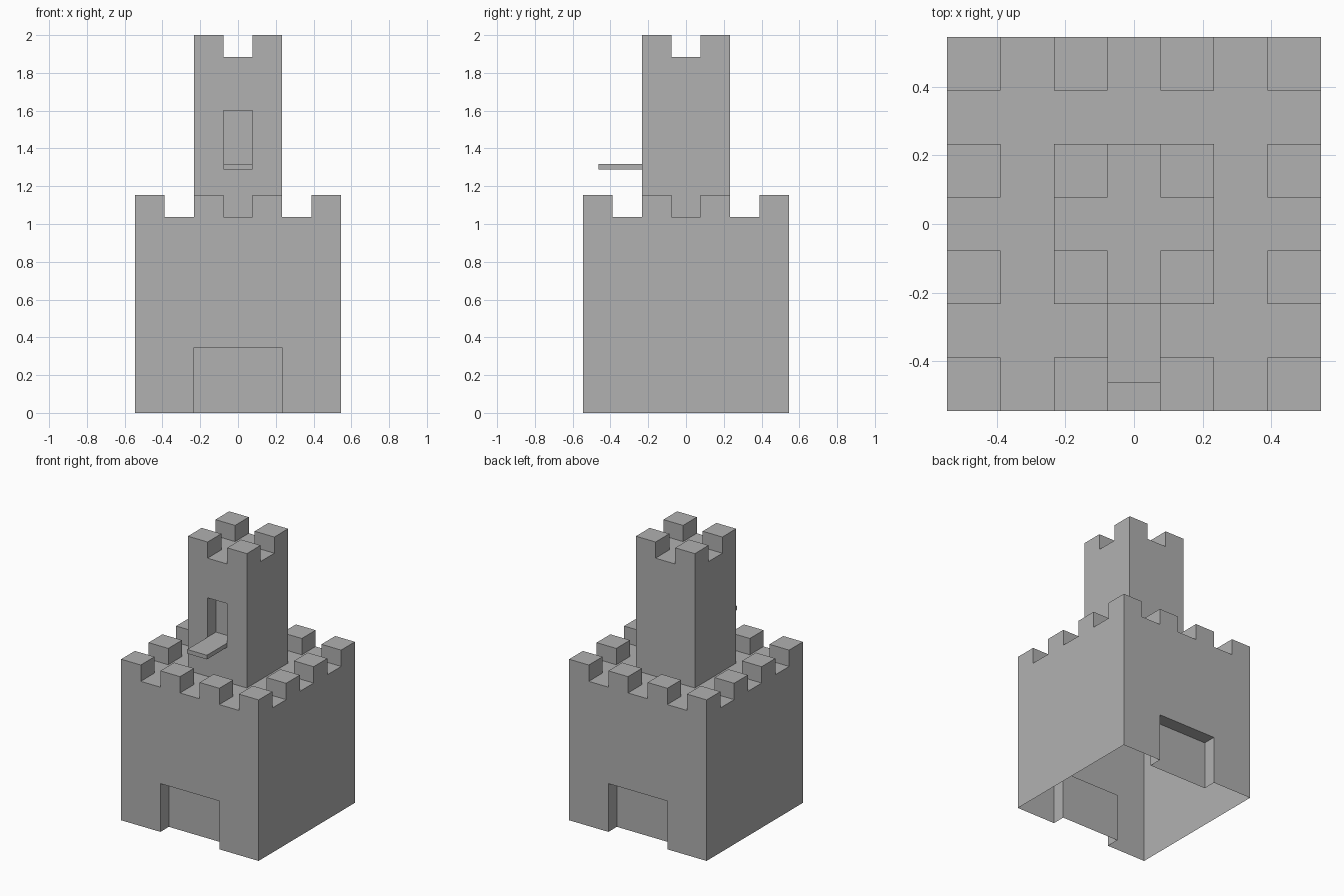
import bpy, bmesh
from mathutils import Vector, Matrix

if "Cube" in bpy.data.objects:
    bpy.data.objects.remove(bpy.data.objects["Cube"])

C = 1.09 / 7            # grid cell: one battlement block
RECESS = 0.095

stone = bpy.data.materials.new("dark_stone")
stone.diffuse_color = (0.44, 0.44, 0.44, 1)
stone.use_nodes = True
stone.node_tree.nodes["Principled BSDF"].inputs["Base Color"].default_value = stone.diffuse_color


def shell(n, z0, z1, cuts):
    """Box n cells wide with an open bottom, sliced on the cell grid."""
    bm = bmesh.new()
    mat = Matrix.Translation((0, 0, (z0 + z1) / 2)) @ Matrix.Diagonal((n * C, n * C, z1 - z0, 1))
    bmesh.ops.create_cube(bm, size=1, matrix=mat)
    bmesh.ops.delete(bm, geom=[f for f in bm.faces if f.normal.z < -0.5], context='FACES')
    planes = [((o, 0, 0), (1, 0, 0)) for o in [(i - n / 2) * C for i in range(1, n)]]
    planes += [((0, co[0], 0), (0, 1, 0)) for co, _ in list(planes)]
    planes += [((0, 0, z), (0, 0, 1)) for z in cuts]
    for co, no in planes:
        bmesh.ops.bisect_plane(bm, geom=bm.verts[:] + bm.edges[:] + bm.faces[:],
                               dist=1e-5, plane_co=co, plane_no=no)
    bm.normal_update()
    return bm


def pick(bm, normal, test):
    n = Vector(normal)
    return [f for f in bm.faces if f.normal.dot(n) > 0.9 and test(f.calc_center_median())]


def extrude(bm, faces, vec):
    res = bmesh.ops.extrude_face_region(bm, geom=faces)
    verts = [g for g in res['geom'] if isinstance(g, bmesh.types.BMVert)]
    bmesh.ops.translate(bm, verts=verts, vec=vec)
    old = [f for f in faces if f.is_valid]
    if old:
        bmesh.ops.delete(bm, geom=old, context='FACES')
    bm.normal_update()


def battlements(bm, n, z, height):
    """Raise every second cell around the rim."""
    h = n / 2

    def rim(c):
        i, j = round(c.x / C + h - 0.5), round(c.y / C + h - 0.5)
        on_edge = i in (0, n - 1) or j in (0, n - 1)
        return abs(c.z - z) < 1e-3 and on_edge and i % 2 == 0 and j % 2 == 0
    extrude(bm, pick(bm, (0, 0, 1), rim), (0, 0, height))


def finish(bm, name):
    bmesh.ops.dissolve_limit(bm, angle_limit=0.01, verts=bm.verts[:], edges=bm.edges[:])
    me = bpy.data.meshes.new(name)
    bm.to_mesh(me)
    bm.free()
    me.materials.append(stone)
    bpy.context.collection.objects.link(bpy.data.objects.new(name, me))


# castle base: hollow, open underneath, with battlements
bm = shell(7, 0, 1.037, [0.346])
battlements(bm, 7, 1.037, 0.117)
# opening where the tower joins
hole = pick(bm, (0, 0, 1), lambda c: max(abs(c.x), abs(c.y)) < 1.5 * C)
bmesh.ops.delete(bm, geom=hole, context='FACES')
# front and back gate recesses
for s in (-1, 1):
    gate = pick(bm, (0, s, 0), lambda c: abs(c.x) < 1.5 * C and c.z < 0.346 and abs(c.y) > 3.4 * C)
    extrude(bm, gate, (0, -s * RECESS, 0))
flat = [f for f in bm.faces if all(v.co.z < 1e-4 for v in f.verts)]
bmesh.ops.delete(bm, geom=flat, context='FACES')
finish(bm, "castle_base")

# tower with battlements, window recess and projecting sill
bm = shell(3, 1.037, 1.884, [1.288, 1.318, 1.6])
battlements(bm, 3, 1.884, 0.116)


def front(lo, hi):
    return pick(bm, (0, -1, 0), lambda c: abs(c.x) < 0.01 and lo < c.z < hi and c.y < -1.4 * C)


extrude(bm, front(1.318, 1.6), (0, RECESS, 0))
extrude(bm, front(1.288, 1.318), (0, -0.23, 0))
finish(bm, "tower")
